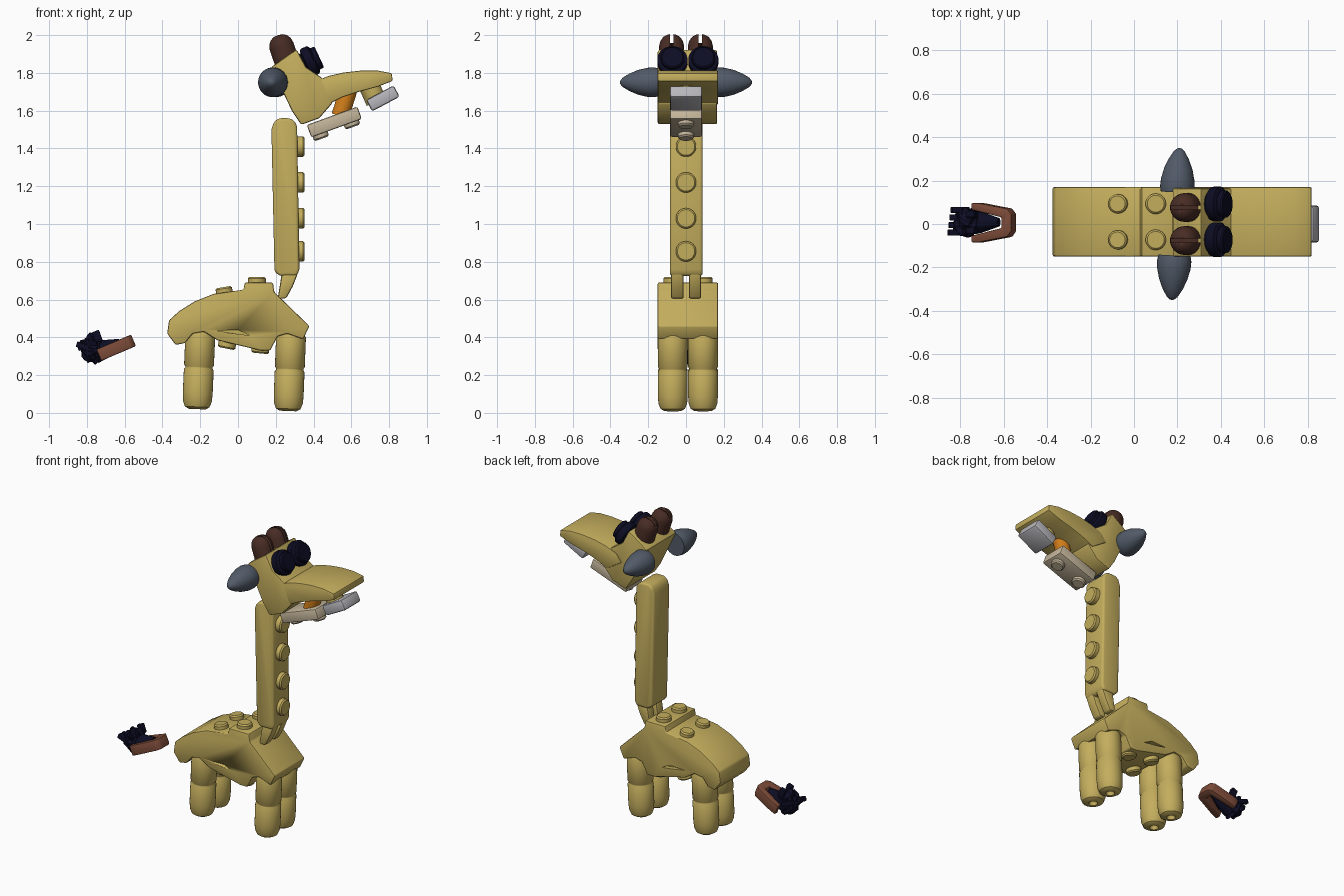
import bpy, bmesh, math, random
from mathutils import Vector, Matrix

if "Cube" in bpy.data.objects:
    bpy.data.objects.remove(bpy.data.objects["Cube"], do_unlink=True)
random.seed(4)
MID = 0.01


def material(name, r, g, b):
    m = bpy.data.materials.new(name)
    m.use_nodes = True
    m.diffuse_color = (r, g, b, 1)
    m.node_tree.nodes["Principled BSDF"].inputs["Base Color"].default_value = (r, g, b, 1)
    return m


YELLOW = material("warm yellow", 0.55, 0.42, 0.11)
SLATE = material("slate", 0.085, 0.105, 0.14)
DARK_BROWN = material("dark brown", 0.065, 0.025, 0.018)
BROWN = material("reddish brown", 0.2, 0.07, 0.04)
NAVY = material("navy", 0.004, 0.004, 0.018)
ORANGE = material("orange", 0.65, 0.21, 0.01)
TAN = material("tan", 0.56, 0.47, 0.33)
GREY = material("light grey", 0.47, 0.47, 0.5)


def finish(name, bm, mat, bevel=0.0, segments=2, angle=35):
    """Bevel sharp edges, then turn the bmesh into a smooth-by-angle object."""
    bmesh.ops.recalc_face_normals(bm, faces=bm.faces)
    if bevel:
        edges = [e for e in bm.edges if e.calc_face_angle(0) > math.radians(30)]
        bmesh.ops.bevel(bm, geom=edges, offset=bevel, segments=segments,
                        profile=0.5, affect='EDGES', clamp_overlap=True)
    mesh = bpy.data.meshes.new(name)
    bm.to_mesh(mesh)
    bm.free()
    mesh.materials.append(mat)
    ob = bpy.data.objects.new(name, mesh)
    bpy.context.collection.objects.link(ob)
    bpy.ops.object.select_all(action='DESELECT')
    ob.select_set(True)
    bpy.context.view_layer.objects.active = ob
    bpy.ops.object.shade_smooth_by_angle(angle=math.radians(angle))
    return ob


def prism(name, pts, y0, y1, mat, bevel=0.01, segments=2):
    """Side profile (x, z) extruded across y."""
    bm = bmesh.new()
    face = bm.faces.new([bm.verts.new((x, y0, z)) for x, z in pts])
    ext = bmesh.ops.extrude_face_region(bm, geom=[face])
    moved = [v for v in ext["geom"] if isinstance(v, bmesh.types.BMVert)]
    bmesh.ops.translate(bm, verts=moved, vec=(0, y1 - y0, 0))
    return finish(name, bm, mat, bevel, segments)


def box(name, loc, size, tilt, mat, bevel=0.01):
    """Box pitched about y by tilt degrees, nose up."""
    bm = bmesh.new()
    mtx = (Matrix.Translation(loc) @ Matrix.Rotation(math.radians(-tilt), 4, 'Y')
           @ Matrix.Diagonal((*size, 1)))
    bmesh.ops.create_cube(bm, size=1, matrix=mtx)
    return finish(name, bm, mat, bevel)


def lathe(name, profile, loc, axis, mat, sides=32):
    """Profile of (radius, height) turned about an axis."""
    bm = bmesh.new()
    verts = [bm.verts.new((r, 0, h)) for r, h in profile]
    edges = [bm.edges.new(p) for p in zip(verts, verts[1:])]
    bmesh.ops.spin(bm, geom=verts + edges, cent=(0, 0, 0), axis=(0, 0, 1),
                   angle=math.tau, steps=sides)
    bmesh.ops.remove_doubles(bm, verts=bm.verts, dist=0.0005)
    rot = Vector(axis).to_track_quat('Z', 'Y').to_matrix().to_4x4()
    bmesh.ops.transform(bm, matrix=Matrix.Translation(loc) @ rot, verts=bm.verts)
    return finish(name, bm, mat)


def stud(name, loc, axis, mat=YELLOW, r=0.047, h=0.035):
    return lathe(name, [(0, -0.03), (r, -0.03), (r, h - 0.008), (r - 0.008, h), (0, h)],
                 loc, axis, mat)


def cut(ob, cutter):
    mod = ob.modifiers.new("cut", 'BOOLEAN')
    mod.object, mod.solver = cutter, 'EXACT'
    bpy.ops.object.select_all(action='DESELECT')
    bpy.context.view_layer.objects.active = ob
    ob.select_set(True)
    bpy.ops.object.modifier_apply(modifier="cut")
    bpy.data.objects.remove(cutter, do_unlink=True)


# Body with a raised step for the neck and a slit in each flank
body = prism("body", [(-0.375, 0.42), (-0.365, 0.49), (-0.31, 0.54), (-0.23, 0.59),
                      (-0.13, 0.63), (0.03, 0.652), (0.035, 0.69), (0.185, 0.69),
                      (0.192, 0.64), (0.378, 0.46), (0.345, 0.39), (0.26, 0.42),
                      (0.21, 0.405), (0.17, 0.33), (0.12, 0.33), (-0.11, 0.385),
                      (-0.18, 0.43), (-0.24, 0.42), (-0.28, 0.37), (-0.33, 0.36)],
             MID - 0.16, MID + 0.16, YELLOW, 0.008)
for y in (MID - 0.16, MID + 0.16):
    cut(body, prism("slit", [(-0.11, 0.435), (0, 0.44), (0.06, 0.41), (-0.02, 0.42)],
                    y - 0.03, y + 0.03, YELLOW, 0))
for y in (MID - 0.083, MID + 0.083):
    stud("front_body_stud", (0.1, y, 0.69), (0, 0, 1), h=0.03)
    stud("rear_body_stud", (-0.072, y, 0.638), (-0.16, 0, 1), h=0.028, r=0.044)
    stud("front_belly_stud", (0.12, y, 0.35), (-0.1, 0, -1))
    stud("rear_belly_stud", (-0.055, y, 0.375), (-0.2, 0, -1))

# Legs: rounded hoof half, groove, then upper half
leg = [(0, 0.05), (0.02, 0.03), (0.027, 0), (0.045, 0), (0.065, 0.012), (0.076, 0.04),
       (0.079, 0.08), (0.079, 0.208), (0.072, 0.218), (0.072, 0.224), (0.079, 0.234),
       (0.079, 0.39), (0.07, 0.41), (0, 0.41)]
for y in (MID - 0.08, MID + 0.08):
    lathe("front_leg", leg, (0.265, y, 0.01), (0.04, 0, 1), YELLOW)
    lathe("rear_leg", leg, (-0.217, y, 0.02), (0.045, 0, 1), YELLOW)

# Neck with two prongs and a row of studs
prism("neck", [(0.193, 0.75), (0.177, 1.5), (0.19, 1.54), (0.215, 1.56), (0.275, 1.56),
               (0.3, 1.545), (0.313, 1.515), (0.325, 0.76), (0.312, 0.725), (0.22, 0.725)],
      -0.085, 0.088, YELLOW, 0.018, 3)
for y0, y1 in ((-0.08, -0.012), (0.015, 0.08)):
    prism("neck_prong", [(0.21, 0.605), (0.232, 0.74), (0.318, 0.74), (0.29, 0.67), (0.255, 0.605)],
          y0, y1, YELLOW, 0.012)
for z in (0.855, 1.03, 1.22, 1.41):
    stud("neck_stud", (0.318, 0, z), (1, 0, 0), r=0.054)

# Head: tilted skull with the long curved snout
prism("skull", [(0.175, 1.83), (0.31, 1.925), (0.36, 1.83), (0.45, 1.77),
                (0.5, 1.64), (0.43, 1.56), (0.335, 1.525), (0.285, 1.6)],
      MID - 0.16, MID + 0.155, YELLOW, 0.01)
prism("snout", [(0.36, 1.70), (0.4, 1.752), (0.48, 1.784), (0.56, 1.802), (0.65, 1.812),
                (0.74, 1.812), (0.815, 1.798), (0.818, 1.757), (0.74, 1.727),
                (0.64, 1.7), (0.55, 1.67), (0.47, 1.63)],
      MID - 0.16, MID + 0.16, YELLOW, 0.007)

# Mouth
box("lower_jaw", (0.51, 0, 1.54), (0.285, 0.17, 0.07), 20, TAN)
for x, z in ((0.435, 1.475), (0.6, 1.537)):
    stud("jaw_stud", (x, 0, z), (0.34, 0, -0.94), TAN, h=0.025, r=0.042)
stud("tongue_peg", (0.55, 0, 1.6), (0.3, 0, 0.95), ORANGE, h=0.12)
stud("tooth_peg", (0.72, 0, 1.675), (-0.4, 0, 0.9), YELLOW, r=0.055, h=0.06)
box("tooth", (0.767, 0, 1.665), (0.165, 0.17, 0.068), 28, GREY, 0.012)

# Eyes, horns and ears on both sides
eye = [(0, -0.05), (0.06, -0.05), (0.06, -0.025), (0.076, -0.02), (0.08, -0.01),
       (0.08, 0.022), (0.07, 0.03), (0.062, 0.032), (0.062, 0.052), (0.055, 0.058), (0, 0.058)]
horn = [(0, -0.03), (0.066, -0.03), (0.066, 0.085), (0.06, 0.11), (0.047, 0.13),
        (0.028, 0.142), (0, 0.146)]
ear = [(0, -0.01), (0.074, -0.01), (0.079, 0.015), (0.077, 0.05), (0.065, 0.1),
       (0.046, 0.145), (0.025, 0.18), (0.01, 0.193), (0, 0.195)]
for side in (-1, 1):
    lathe("eye", eye, (0.378, MID + side * 0.082, 1.86), (0.9, 0, 0.42), NAVY)
    y = side * 0.076
    h = lathe("horn", horn, (0.258, y, 1.862), (-0.32, 0, 0.94), DARK_BROWN)
    cut(h, box("groove", (0.2, y, 2.0), (0.3, 0.018, 0.1), -19, DARK_BROWN, 0))
    lathe("ear", ear, (0.192 + side * 0.006, side * 0.155, 1.75), (side * 0.06, side, 0), SLATE)

# Tail clip: a U-shaped loop, tilted
bm = bmesh.new()
loop = [(-0.1, 0.09), (-0.06, 0.09), (0.08, 0.065), (0.1, 0.04), (0.1, -0.04),
        (0.08, -0.065), (-0.06, -0.09), (-0.1, -0.09), (-0.1, -0.06), (0.05, -0.025),
        (0.05, 0.025), (-0.1, 0.06)]
face = bm.faces.new([bm.verts.new((x, y, -0.033)) for x, y in loop])
ext = bmesh.ops.extrude_face_region(bm, geom=[face])
bmesh.ops.translate(bm, vec=(0, 0, 0.066),
                    verts=[v for v in ext["geom"] if isinstance(v, bmesh.types.BMVert)])
tail_frame = Matrix.Translation((-0.645, 0.006, 0.345)) @ Matrix.Rotation(math.radians(-23), 4, 'Y')
bmesh.ops.transform(bm, matrix=tail_frame, verts=bm.verts)
finish("tail_clip", bm, BROWN, 0.006)

# Tail tuft: ragged tuft with a stem running into the clip
lathe("tuft_stem", [(0, 0), (0.055, 0), (0.05, 0.06), (0.02, 0.15), (0, 0.15)],
      (-0.76, 0.008, 0.315), (0.92, 0, 0.39), NAVY, 12)
bm = bmesh.new()
bmesh.ops.create_icosphere(bm, subdivisions=3, radius=1)
for v in bm.verts:
    v.co = Vector((v.co.x * 0.062, v.co.y * 0.07, v.co.z * 0.078)) * random.uniform(0.82, 1.15)
bmesh.ops.translate(bm, vec=(-0.77, 0.01, 0.34), verts=bm.verts)
finish("tail_tuft", bm, NAVY, angle=20)
for i in range(4):
    box("tuft_strand", (-0.815 + 0.005 * i, -0.04 + 0.035 * i, 0.35 + 0.008 * (i % 2)),
        (0.085, 0.028, 0.03), -20 + 15 * (i % 3), NAVY, 0.004)
for y in (-0.03, 0.045):
    box("tuft_tip", (-0.745, y, 0.405), (0.04, 0.03, 0.06), 20, NAVY, 0.004)
